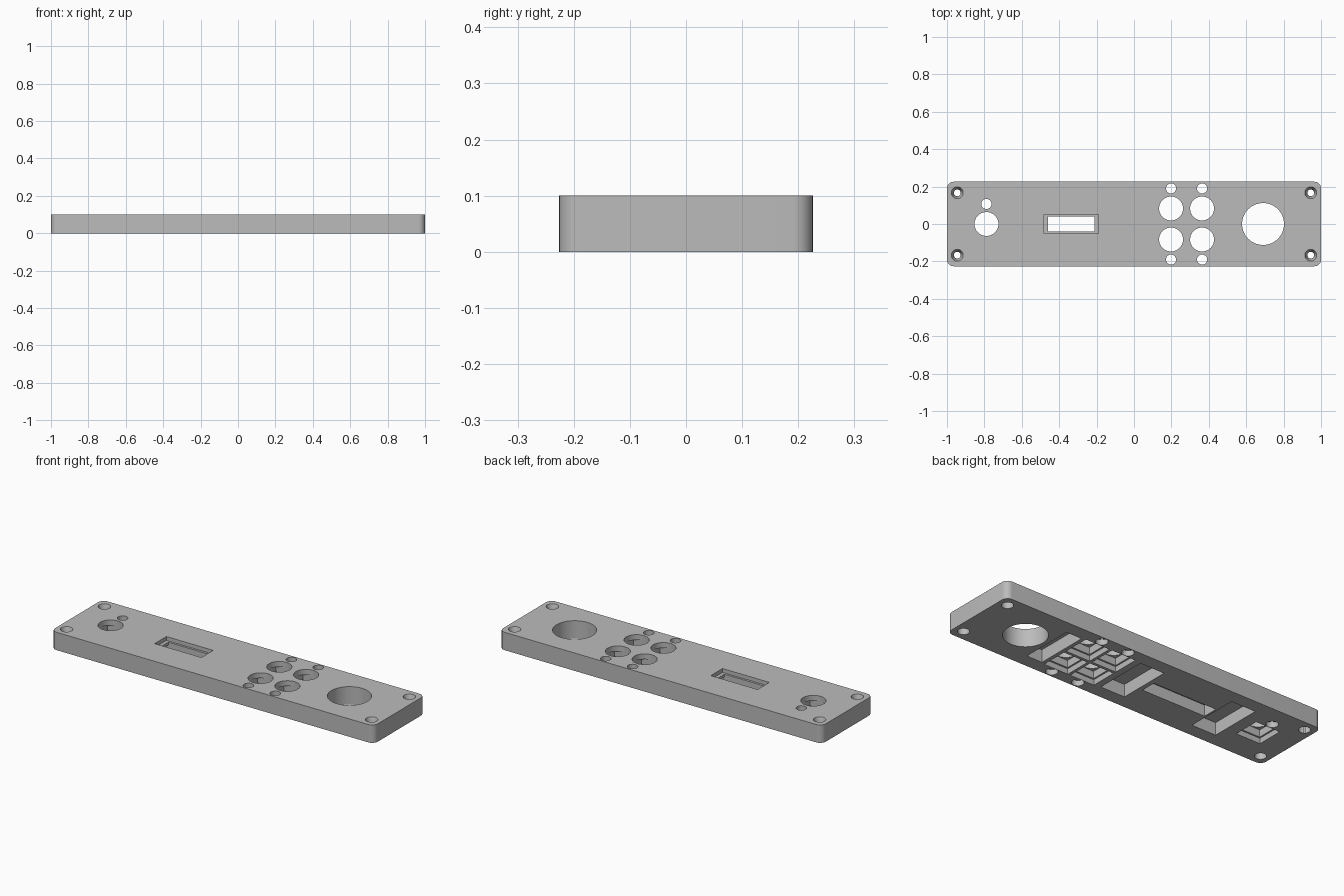
import bpy, bmesh, math
from mathutils import Matrix, Vector

cube = bpy.data.objects.get("Cube")
if cube:
    bpy.data.objects.remove(cube, do_unlink=True)

THICK = 0.1
BELOW, ABOVE = -0.1, 0.2      # cutter overshoot heights

grey = bpy.data.materials.new("plain grey")
grey.use_nodes = True
grey.diffuse_color = (0.5, 0.5, 0.5, 1)
grey.node_tree.nodes["Principled BSDF"].inputs["Base Color"].default_value = (0.5, 0.5, 0.5, 1)


def make_object(name, bm):
    bmesh.ops.recalc_face_normals(bm, faces=bm.faces)
    mesh = bpy.data.meshes.new(name)
    bm.to_mesh(mesh)
    bm.free()
    mesh.materials.append(grey)
    obj = bpy.data.objects.new(name, mesh)
    bpy.context.collection.objects.link(obj)
    return obj


def box(name, x0, x1, y0, y1, z0, z1, radius=0):
    """Box between limits, with optional rounded upright edges."""
    bm = bmesh.new()
    centre = Vector((x0 + x1, y0 + y1, z0 + z1)) / 2
    size = Matrix.Diagonal((x1 - x0, y1 - y0, z1 - z0, 1))
    bmesh.ops.create_cube(bm, size=1, matrix=Matrix.Translation(centre) @ size)
    if radius:
        upright = [e for e in bm.edges if abs(e.verts[0].co.z - e.verts[1].co.z) > 0.01]
        bmesh.ops.bevel(bm, geom=upright, offset=radius, segments=8,
                        profile=0.5, affect='EDGES')
    return make_object(name, bm)


def round_bar(name, x, y, r0, r1, z0, z1, sides=48):
    """Upright cylinder or cone from z0 (radius r0) to z1 (radius r1)."""
    bm = bmesh.new()
    bmesh.ops.create_cone(bm, cap_ends=True, segments=sides, radius1=r0, radius2=r1,
                          depth=z1 - z0,
                          matrix=Matrix.Translation((x, y, (z0 + z1) / 2)))
    return make_object(name, bm)


def square(name, x, y, half, top):
    return box(name, x - half, x + half, y - half, y + half, BELOW, top)


plate = box("panel_plate", -1, 1, -0.226, 0.226, 0, THICK, radius=0.035)
cutters = []

# Corner screw holes, countersunk above and counterbored below
for x in (-0.945, 0.945):
    for y in (-0.167, 0.167):
        cutters += [round_bar("screw_hole", x, y, 0.018, 0.018, BELOW, ABOVE, 32),
                    round_bar("screw_sink", x, y, 0.018, 0.039, 0.06, 0.12, 32),
                    round_bar("screw_bore", x, y, 0.03, 0.03, BELOW, 0.04, 32)]

# Push button openings with stepped square pockets, each with a lamp hole
buttons = [(-0.789, 0, 0.107)]
for x in (0.198, 0.364):
    for side in (-1, 1):
        buttons.append((x, side * 0.083, side * 0.19))
for x, y, lamp_y in buttons:
    cutters += [round_bar("button_hole", x, y, 0.064, 0.064, BELOW, ABOVE),
                square("button_pocket", x, y, 0.066, 0.07),
                square("button_step", x, y, 0.075, 0.03),
                round_bar("lamp_hole", x, lamp_y, 0.027, 0.027, BELOW, ABOVE, 32),
                round_bar("lamp_bore", x, lamp_y, 0.031, 0.031, BELOW, 0.03, 32)]

# Large round opening
cutters.append(round_bar("large_hole", 0.69, 0, 0.112, 0.112, BELOW, ABOVE, 64))

# Display window: shallow recess above, through opening, pocket below
cutters += [box("window_opening", -0.46, -0.21, -0.04, 0.04, BELOW, ABOVE),
            box("window_recess", -0.48, -0.19, -0.052, 0.052, 0.078, ABOVE),
            box("display_pocket", -0.485, -0.09, -0.043, 0.043, BELOW, 0.062)]

# Wide relief slots in the underside
for x0, x1 in ((0.46, 0.555), (-0.065, 0.085), (-0.645, -0.495)):
    cutters.append(box("relief_slot", x0, x1, -0.15, 0.15, BELOW, 0.07))

# Cut everything out of the plate
bpy.context.view_layer.objects.active = plate
for cutter in cutters:
    cutter.hide_render = True
    mod = plate.modifiers.new("cut", 'BOOLEAN')
    mod.operation = 'DIFFERENCE'
    mod.solver = 'EXACT'
    mod.object = cutter
    bpy.ops.object.modifier_apply(modifier=mod.name)
    bpy.data.objects.remove(cutter, do_unlink=True)

bpy.ops.object.select_all(action='DESELECT')
plate.select_set(True)
bpy.ops.object.shade_smooth_by_angle(angle=math.radians(30))
